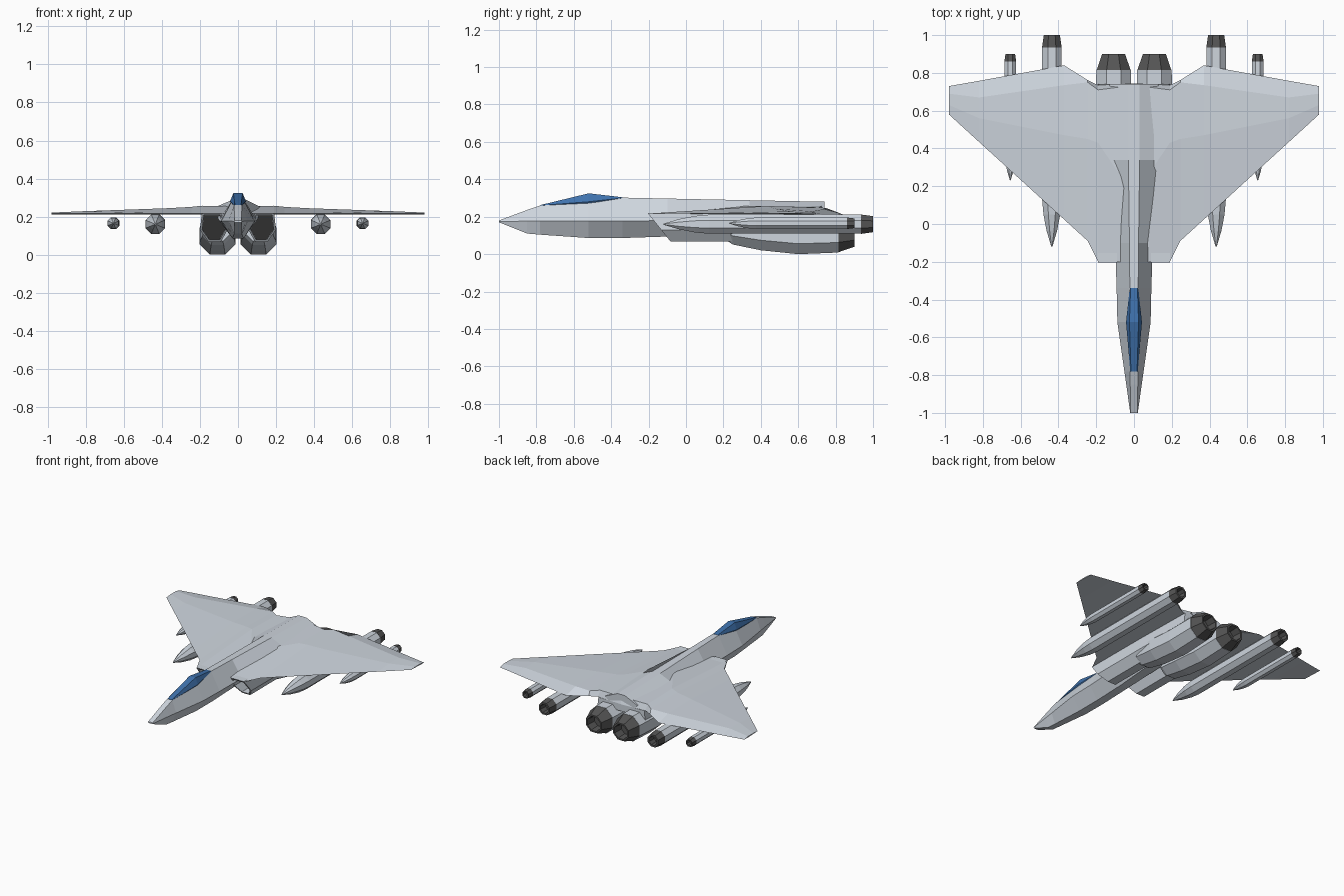
import bpy, bmesh, math

if "Cube" in bpy.data.objects:
    bpy.data.objects.remove(bpy.data.objects["Cube"])


def material(name, rgb):
    m = bpy.data.materials.new(name)
    m.diffuse_color = (*rgb, 1)
    m.use_nodes = True
    m.node_tree.nodes["Principled BSDF"].inputs["Base Color"].default_value = m.diffuse_color
    return m


SKIN = material("pale_grey", (0.62, 0.67, 0.73))
DARK = material("dark_metal", (0.09, 0.09, 0.09))
BLUE = material("blue_glass", (0.05, 0.17, 0.42))


def loft(name, rings, mat, mirror=False, cap_start=True, cap_end=True):
    """Skin a list of equal-length closed rings with flat faces."""
    bm = bmesh.new()
    vs = [[bm.verts.new(p) for p in r] for r in rings]
    n = len(rings[0])
    for a, b in zip(vs, vs[1:]):
        for i in range(n):
            j = (i + 1) % n
            bm.faces.new((a[i], a[j], b[j], b[i]))
    if cap_start:
        bm.faces.new(vs[0][::-1])
    if cap_end:
        bm.faces.new(vs[-1])
    bmesh.ops.recalc_face_normals(bm, faces=bm.faces[:])
    me = bpy.data.meshes.new(name)
    bm.to_mesh(me)
    bm.free()
    me.materials.append(mat)
    ob = bpy.data.objects.new(name, me)
    bpy.context.collection.objects.link(ob)
    if mirror:
        ob.modifiers.new("mirror", 'MIRROR')
    return ob


def octagon(x, y, z, r):
    angles = [math.pi / 8 + i * math.pi / 4 for i in range(8)]
    return [(x + r * math.cos(a), y, z + r * math.sin(a)) for a in angles]


def hexagon(y, top, top_z, mid, mid_z, low, low_z):
    return [(top, y, top_z), (mid, y, mid_z), (low, y, low_z),
            (-low, y, low_z), (-mid, y, mid_z), (-top, y, top_z)]


# Fuselage: chined hexagonal sections from nose to tail
loft("fuselage", [hexagon(*s) for s in (
    (-1.0, .018, .180, .02, .175, .018, .17),
    (-.85, .02, .236, .041, .176, .02, .11),
    (-.78, .02, .260, .051, .176, .022, .104),
    (-.52, .032, .282, .088, .176, .03, .086),
    (-.34, .022, .302, .092, .176, .03, .086),
    (-.10, .024, .297, .100, .180, .03, .094),
    (.34, .030, .288, .130, .245, .04, .12),
    (.74, .030, .280, .130, .235, .05, .16))], SKIN)

# Canopy
loft("canopy", [hexagon(*s) for s in (
    (-.78, .016, .262, .020, .260, .016, .25),
    (-.52, .024, .325, .042, .280, .03, .26),
    (-.34, .018, .304, .023, .300, .016, .28))], BLUE)

# Delta wing: each station is x, then leading edge, crest, hinge line, trailing edge
stations = (
    (0, -.20, .15, .255, .735, .262, .745),
    (.19, -.20, .43, .257, .71, .250, .735),
    (.245, -.09, .45, .251, .75, .246, .762),
    (.37, .024, .47, .244, .735, .240, .84),
    (.82, .434, .56, .228, .67, .228, .758),
    (.98, .58, .63, .221, .69, .221, .73))
loft("delta_wing", [[(x, le, .217), (x, cy, cz), (x, hy, hz), (x, te, .212)]
                    for x, le, cy, cz, hy, hz, te in stations],
     SKIN, mirror=True, cap_start=False)

# Air intakes: raked hollow mouths running back into the engines
profile = ((.09, .22), (.19, .22), (.2, .13), (.155, .067), (.09, .067), (.055, .13))


def intake_ring(scale, offset, rake=True, y=0):
    pts = []
    for x, z in profile:
        x, z = .127 + (x - .127) * scale, .14 + (z - .14) * scale
        pts.append((x, -.205 + (.22 - z) * .8 + offset if rake else y, z))
    return pts


loft("air_intake", [intake_ring(.82, .25), intake_ring(.84, 0), intake_ring(1, 0),
                    intake_ring(1, 0, False, .3), intake_ring(.9, 0, False, .74)],
     SKIN, mirror=True, cap_start=False)
loft("intake_fan", [intake_ring(.84, .22), intake_ring(.84, .25)], DARK, mirror=True)

# Engines and hollow nozzles
EX = .108
loft("engine_pod", [octagon(EX, y, z, r) for y, z, r in (
    (.22, .14, .075), (.25, .13, .085), (.4, .112, .099),
    (.6, .095, .103), (.815, .1, .099))], SKIN, mirror=True)
loft("engine_nozzle", [octagon(EX, y, .1, r) for y, r in (
    (.81, .099), (.9, .066), (.9, .054), (.83, .048))], DARK, mirror=True)

# Underwing stores: tip y, shoulder, body end, tail end
for name, x, z, r, tip, tail0, tail1 in (
        ("large", .435, .16, .055, -.12, .935, 1.0),
        ("small", .655, .165, .033, .23, .86, .9)):
    nose = r * 4.4
    loft(name + "_store", [octagon(x, y, z, s) for y, s in (
        (tip, r * .06), (tip + nose * .35, r * .55), (tip + nose * .7, r * .87),
        (tip + nose, r), (tail0, r))], SKIN, mirror=True)
    loft(name + "_store_exhaust", [octagon(x, y, z, s) for y, s in (
        (tail0, r * 1.02), (tail1, r * .84), (tail1, r * .6),
        (tail0 + .01, r * .55))], DARK, mirror=True)
